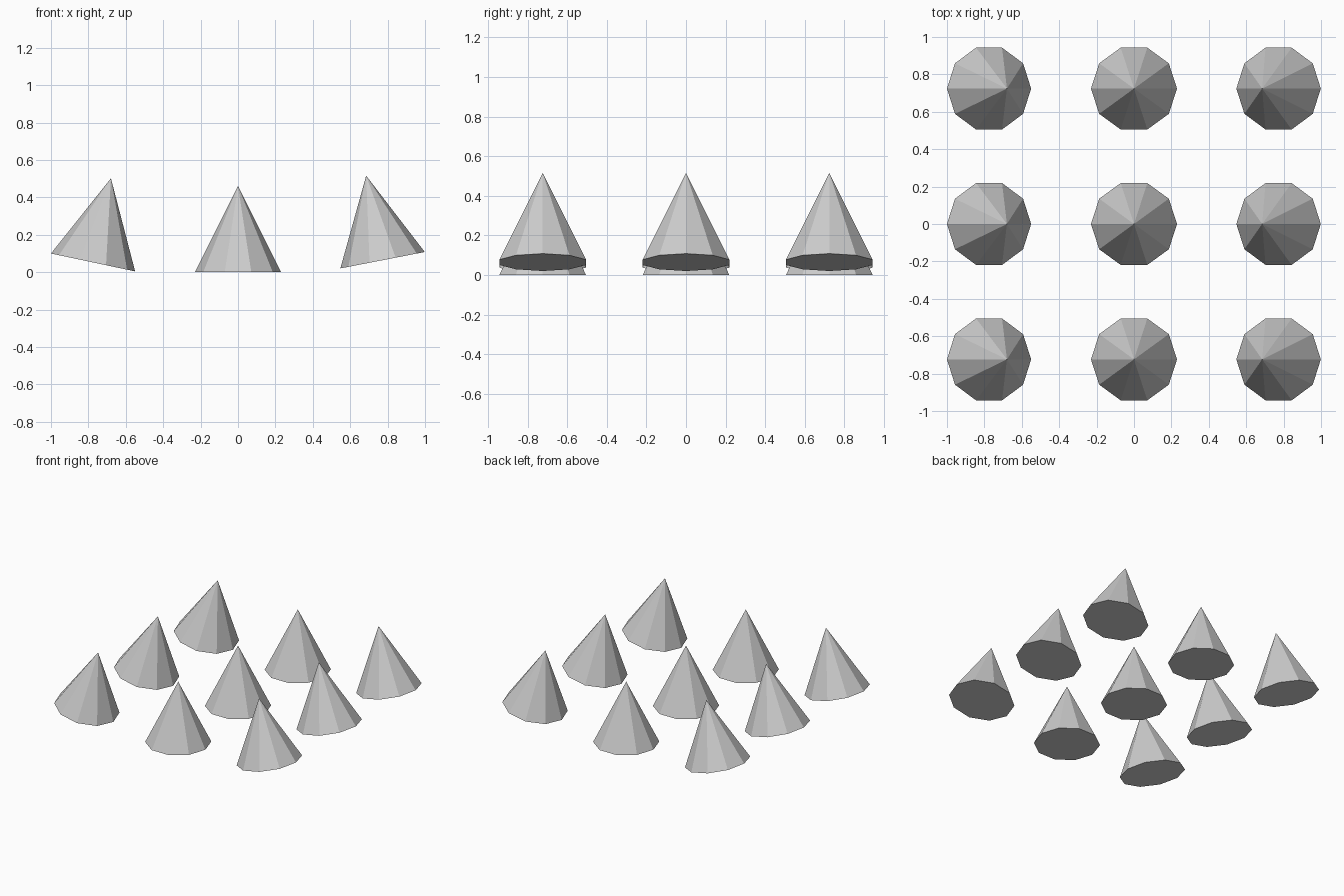
import bpy
from math import radians, sin, cos

if "Cube" in bpy.data.objects:
    bpy.data.objects.remove(bpy.data.objects["Cube"])

RADIUS = 0.23
HEIGHT = 0.46
SIDES = 10

# Columns: name, base centre x, base centre z, tilt about y in degrees
COLUMNS = [
    ("left", -0.775, 0.052, 12),
    ("middle", 0.0, 0.0, 0),
    ("right", 0.773, 0.064, -11),
]
# Rows along y
ROWS = [("front", -0.724), ("centre", 0.0), ("back", 0.724)]


def add_cone(name, x, y, z, tilt):
    """Ten-sided cone, its base centre at (x, y, z), leaning along x."""
    a = radians(tilt)
    verts = [(RADIUS * cos(radians(36 * i)), RADIUS * sin(radians(36 * i)), 0)
             for i in range(SIDES)]
    verts.append((0, 0, HEIGHT))
    faces = [(i, (i + 1) % SIDES, SIDES) for i in range(SIDES)]
    faces.append(tuple(reversed(range(SIDES))))
    mesh = bpy.data.meshes.new(name)
    mesh.from_pydata(verts, [], faces)
    obj = bpy.data.objects.new(name, mesh)
    obj.location = (x, y, z)
    obj.rotation_euler = (0, a, 0)
    bpy.context.collection.objects.link(obj)


# Grid of spikes, outer columns leaning inward
for row, y in ROWS:
    for col, x, z, tilt in COLUMNS:
        add_cone(f"spike_{row}_{col}", x, y, z, tilt)
